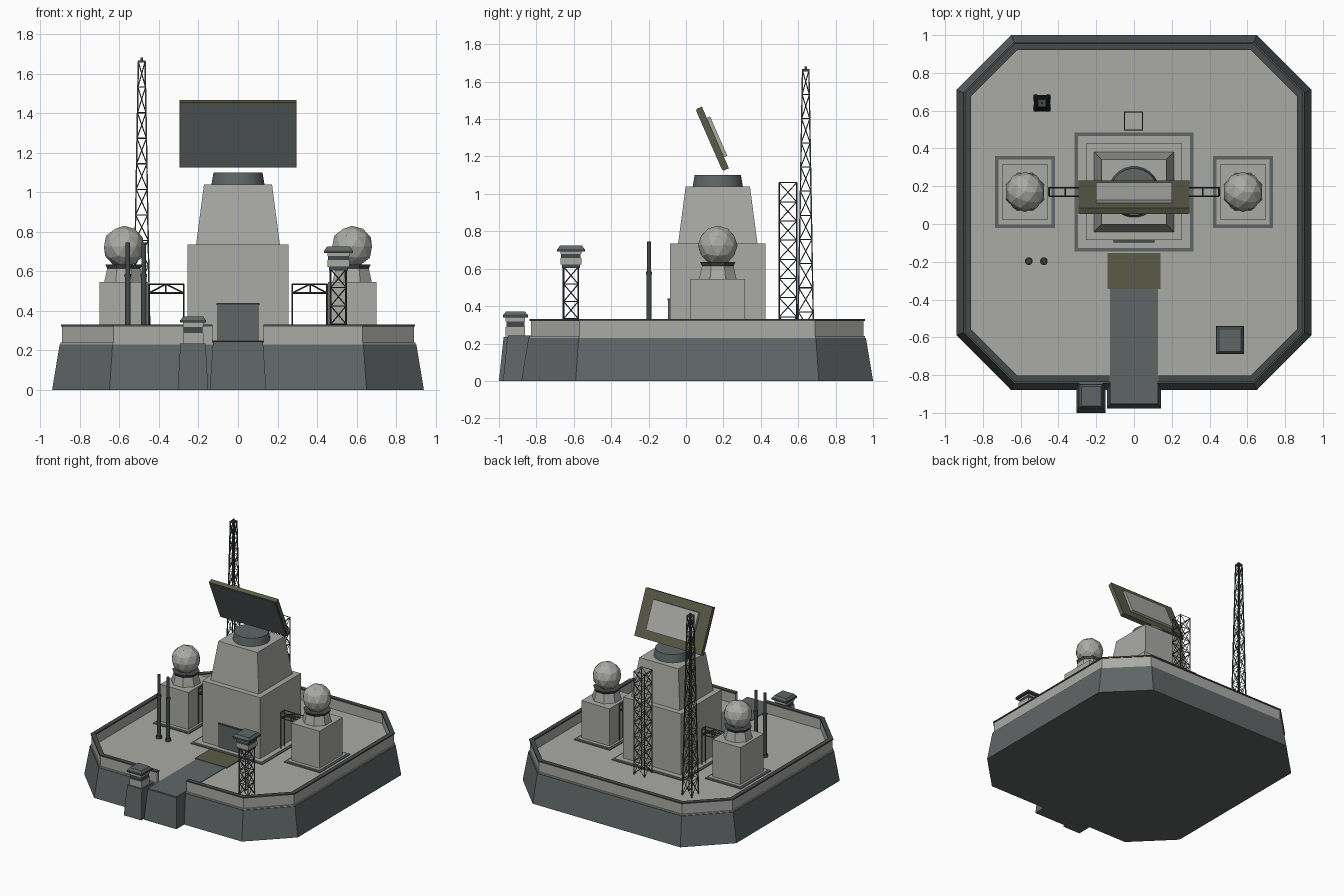
import bpy, bmesh, math
from mathutils import Vector, Matrix

cube = bpy.data.objects.get("Cube")
if cube:
    bpy.data.objects.remove(cube, do_unlink=True)


def material(name, rgb):
    m = bpy.data.materials.new(name)
    m.use_nodes = True
    m.diffuse_color = (*rgb, 1)
    m.node_tree.nodes["Principled BSDF"].inputs["Base Color"].default_value = (*rgb, 1)
    return m


CONCRETE = material("light concrete", (0.40, 0.40, 0.38))
SLATE = material("slate grey", (0.115, 0.13, 0.132))
CHARCOAL = material("charcoal metal", (0.06, 0.068, 0.068))
OLIVE = material("olive paint", (0.105, 0.105, 0.065))


def finish(name, bm, mat):
    bmesh.ops.recalc_face_normals(bm, faces=bm.faces)
    me = bpy.data.meshes.new(name)
    bm.to_mesh(me)
    bm.free()
    me.materials.append(mat)
    ob = bpy.data.objects.new(name, me)
    bpy.context.collection.objects.link(ob)
    return ob


def rect(hx, hy, x=0, y=0):
    return [(x - hx, y - hy), (x + hx, y - hy), (x + hx, y + hy), (x - hx, y + hy)]


def ngon(r, n, x=0, y=0):
    turn = math.pi / n
    return [(x + r * math.cos(turn * (2 * i + 1)), y + r * math.sin(turn * (2 * i + 1)))
            for i in range(n)]


def loft(name, mat, *rings):
    """Closed solid through (outline, z) rings with equal point counts."""
    bm = bmesh.new()
    loops = [[bm.verts.new((x, y, z)) for x, y in pts] for pts, z in rings]
    n = len(loops[0])
    for a, b in zip(loops, loops[1:]):
        for i in range(n):
            j = (i + 1) % n
            bm.faces.new((a[i], a[j], b[j], b[i]))
    bm.faces.new(loops[0][::-1])
    bm.faces.new(loops[-1])
    return finish(name, bm, mat)


def block(name, mat, outline, z0, z1):
    return loft(name, mat, (outline, z0), (outline, z1))


def smooth(ob):
    bpy.ops.object.select_all(action='DESELECT')
    ob.select_set(True)
    bpy.context.view_layer.objects.active = ob
    bpy.ops.object.shade_smooth_by_angle(angle=math.radians(35))


def bars(name, mat, segments, r=0.003):
    """Square bars joining pairs of points."""
    bm = bmesh.new()
    for a, b in segments:
        a, b = Vector(a), Vector(b)
        d = b - a
        mtx = Matrix.Translation((a + b) / 2) @ d.to_track_quat('Z', 'Y').to_matrix().to_4x4()
        bmesh.ops.create_cone(bm, cap_ends=True, segments=4, radius1=r, radius2=r,
                              depth=d.length, matrix=mtx)
    return finish(name, bm, mat)


def lattice(name, x, y, z0, z1, h0, h1, cells, r_leg, r_brace):
    """Four-legged tower with crossed bracing on each side."""
    levels = []
    for i in range(cells + 1):
        t = i / cells
        h = h0 + (h1 - h0) * t
        levels.append([(px, py, z0 + (z1 - z0) * t) for px, py in rect(h, h, x, y)])
    legs = list(zip(levels[0], levels[-1]))
    braces = []
    for lo, hi in zip(levels, levels[1:]):
        for i in range(4):
            j = (i + 1) % 4
            braces += [(lo[i], hi[j]), (lo[j], hi[i]), (hi[i], hi[j])]
    bars(name + "_legs", CHARCOAL, legs, r_leg)
    bars(name + "_bracing", CHARCOAL, braces, r_brace)


MID = 0.06      # centre of the platform in y
FLOOR = 0.24


def half_edge(h):
    return 0.65 - (0.94 - h) * math.tan(math.pi / 8)


def octagon(h):
    a = half_edge(h)
    return [(x, y + MID) for x, y in ((a, -h), (h, -a), (h, a), (a, h),
                                      (-a, h), (-h, a), (-h, -a), (-a, -h))]


def gated_ring(outer, inner, gate=0.13):
    def path(h):
        return [(gate, MID - h)] + octagon(h) + [(-gate, MID - h)]
    return path(outer) + path(inner)[::-1]


# Platform, floor and perimeter wall
loft("platform_base", SLATE, (octagon(0.94), 0), (octagon(0.902), 0.23))
block("platform_floor", CONCRETE, octagon(0.897), 0.225, FLOOR)
block("perimeter_wall", CONCRETE, gated_ring(0.89, 0.868), FLOOR, 0.32)
block("wall_coping", CHARCOAL, gated_ring(0.896, 0.862), 0.32, 0.33)

# Entrance ramp, road and threshold
loft("entrance_block", SLATE, (rect(0.143, 0.1, 0, -0.878), 0),
     (rect(0.127, 0.09, 0, -0.865), 0.235))
block("entrance_road", SLATE, rect(0.127, 0.39, 0, -0.563), 0.23, 0.244)
block("threshold", OLIVE, rect(0.14, 0.095, 0, -0.248), 0.235, 0.247)

# Main building
CY = 0.17


def footing(name, hx, hy, x):
    block(name + "_footing_rim", SLATE, rect(hx, hy, x, CY), FLOOR - 0.01, 0.246)
    block(name + "_footing", CONCRETE, rect(hx - 0.018, hy - 0.018, x, CY), FLOOR - 0.01, 0.25)


footing("main", 0.315, 0.315, 0)
block("main_building", CONCRETE, rect(0.255, 0.255, 0, CY), FLOOR, 0.735)
loft("upper_building", CONCRETE, (rect(0.212, 0.212, 0, CY), 0.735),
     (rect(0.172, 0.172, 0, CY), 1.04))
block("door", SLATE, rect(0.104, 0.008, 0, -0.087), FLOOR, 0.43)
block("door_lintel", CHARCOAL, rect(0.109, 0.011, 0, -0.087), 0.43, 0.44)
smooth(loft("radar_turntable", SLATE, (ngon(0.135, 24, 0, CY), 1.04),
            (ngon(0.125, 24, 0, CY), 1.10)))

# Tilted radar panel
tilt = Matrix.Translation((0, 0.142, 1.295)) @ Matrix.Rotation(math.radians(23.7), 4, 'X')
for name, mat, hx, y, hy, hz in (("radar_frame", OLIVE, 0.295, 0, 0.0165, 0.18),
                                 ("radar_face", SLATE, 0.288, -0.0175, 0.003, 0.173),
                                 ("radar_back_plate", CONCRETE, 0.2, 0.025, 0.0105, 0.115)):
    block(name, mat, rect(hx, hy, 0, y), -hz, hz).matrix_world = tilt

# Radome towers and the pipe bridges joining them to the main building
for side, s in (("left", 1), ("right", -1)):
    x = 0.577 * s
    footing(side + "_tower", 0.158, 0.19, x)
    block(side + "_tower", CONCRETE, rect(0.123, 0.145, x, CY), FLOOR, 0.545)
    loft(side + "_radome_pedestal", CONCRETE, (ngon(0.108, 8, x, CY), 0.545),
         (ngon(0.09, 8, x, CY), 0.62))
    loft(side + "_radome_collar", CHARCOAL, (ngon(0.092, 8, x, CY), 0.615),
         (ngon(0.102, 8, x, CY), 0.635))
    bm = bmesh.new()
    bmesh.ops.create_icosphere(bm, subdivisions=2, radius=0.106,
                               matrix=Matrix.Translation((x, CY, 0.724)))
    finish(side + "_radome", bm, CONCRETE)

    inner, mid, outer = 0.275 * s, 0.365 * s, 0.45 * s
    top, low = 0.535, 0.49
    frame = []
    for y in (CY - 0.023, CY + 0.023):
        frame += [((inner, y, z), (outer, y, z)) for z in (top, low)]
        frame += [((px, y, FLOOR), (px, y, top)) for px in (inner, outer)]
        frame += [((mid, y, low), (mid, y, top)), ((inner, y, low), (mid, y, top)),
                  ((mid, y, top), (outer, y, low))]
    for px in (inner, mid, outer):
        frame += [((px, CY - 0.023, z), (px, CY + 0.023, z)) for z in (top, low)]
    bars(side + "_pipe_bridge", CHARCOAL, frame, 0.004)

# Lattice masts behind the building
lattice("tall_mast", -0.487, 0.64, FLOOR, 1.66, 0.042, 0.017, 11, 0.005, 0.0027)
block("tall_mast_cap", CHARCOAL, rect(0.02, 0.02, -0.487, 0.64), 1.655, 1.667)
block("tall_mast_tip", CHARCOAL, rect(0.006, 0.006, -0.487, 0.64), 1.667, 1.682)
lattice("cable_mast", -0.003, 0.545, FLOOR, 1.06, 0.047, 0.047, 8, 0.004, 0.0027)

# Twin whip aerials
for i, x in enumerate((-0.557, -0.477)):
    for part, r, z0, z1 in (("foot", 0.021, FLOOR, 0.262), ("lower", 0.014, 0.26, 0.575),
                            ("collar", 0.017, 0.57, 0.585), ("upper", 0.0115, 0.585, 0.745)):
        smooth(block(f"aerial_{i + 1}_{part}", CHARCOAL, ngon(r, 12, x, -0.197), z0, z1))


def cabin(name, x, y, z, h, wall, roof):
    """Lookout cabin with a window band and a stepped roof."""
    def sq(half):
        return rect(half, half, x, y)
    sill, head, eave = z + wall * 0.5, z + wall * 0.8, z + wall
    block(name + "_walls", CONCRETE, sq(h), z, sill)
    block(name + "_window_band", CHARCOAL, sq(h - 0.004), sill, head)
    block(name + "_lintel", CONCRETE, sq(h), head, eave)
    block(name + "_eaves", CHARCOAL, sq(roof), eave, eave + 0.014)
    loft(name + "_roof", SLATE, (sq(roof - 0.003), eave + 0.014), (sq(roof - 0.015), eave + 0.032))


# Guardhouse on its own bastion
loft("guard_bastion", SLATE, (rect(0.077, 0.09, -0.228, -0.91), 0),
     (rect(0.064, 0.075, -0.228, -0.9), 0.235))
cabin("guardhouse", -0.227, -0.912, 0.235, 0.052, 0.105, 0.066)

# Watchtower on lattice legs
WX, WY = 0.508, -0.615
lattice("watchtower", WX, WY, FLOOR, 0.61, 0.039, 0.039, 4, 0.005, 0.003)
block("watchtower_deck", CHARCOAL, rect(0.048, 0.048, WX, WY), 0.605, 0.622)
cabin("watchtower", WX, WY, 0.622, 0.056, 0.07, 0.074)
